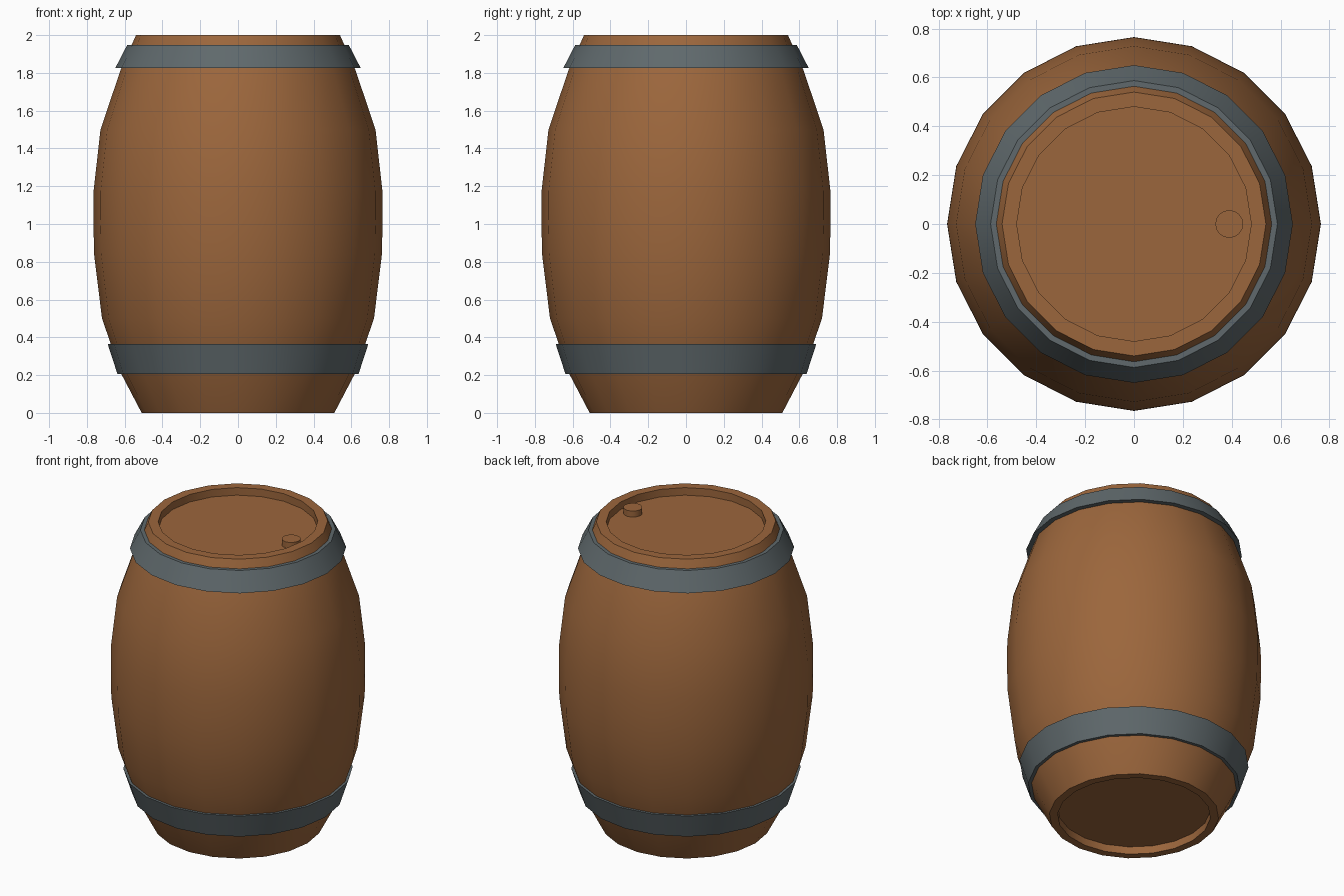
import bpy, math

if "Cube" in bpy.data.objects:
    bpy.data.objects.remove(bpy.data.objects["Cube"])

SIDES = 20


def material(name, rgb):
    m = bpy.data.materials.new(name)
    m.diffuse_color = (*rgb, 1)
    m.use_nodes = True
    m.node_tree.nodes["Principled BSDF"].inputs["Base Color"].default_value = m.diffuse_color
    return m


wood = material("brown_wood", (0.33, 0.133, 0.045))
iron = material("grey_iron", (0.115, 0.141, 0.15))


def lathe(name, profile, mat, sides=SIDES, closed=False, at=(0, 0)):
    """Spin (radius, z) points, listed bottom to top on the outside, around z."""
    verts, rings = [], []
    for r, z in profile:
        ring = []
        for i in range(sides):
            a = 2 * math.pi * i / sides
            ring.append(len(verts))
            verts.append((at[0] + r * math.cos(a), at[1] + r * math.sin(a), z))
        rings.append(ring)
    pairs = list(zip(rings, rings[1:]))
    if closed:
        pairs.append((rings[-1], rings[0]))
    faces = []
    for a, b in pairs:
        for i in range(sides):
            j = (i + 1) % sides
            faces.append((a[i], a[j], b[j], b[i]))
    if not closed:
        faces += [rings[0][::-1], rings[-1]]
    mesh = bpy.data.meshes.new(name)
    mesh.from_pydata(verts, [], faces)
    mesh.materials.append(mat)
    ob = bpy.data.objects.new(name, mesh)
    bpy.context.collection.objects.link(ob)
    bpy.ops.object.select_all(action='DESELECT')
    ob.select_set(True)
    bpy.context.view_layer.objects.active = ob
    bpy.ops.object.shade_smooth_by_angle(angle=math.radians(30))
    return ob


# Barrel body with recessed floor and lid
lathe("barrel_body", [
    (0.46, 0.05), (0.46, 0), (0.51, 0), (0.62, 0.21), (0.72, 0.5),
    (0.762, 0.84), (0.765, 1.0), (0.764, 1.18), (0.728, 1.5),
    (0.62, 1.82), (0.54, 2.0), (0.48, 2.0), (0.48, 1.95)], wood)

# Iron hoops
for name, r0, z0, r1, z1 in (("lower_hoop", 0.638, 0.205, 0.69, 0.365),
                             ("upper_hoop", 0.65, 1.825, 0.587, 1.947)):
    lathe(name, [(r0, z0), (r1, z1), (r1 - 0.05, z1), (r0 - 0.05, z0)],
          iron, closed=True)

# Bung in the lid
lathe("bung", [(0.057, 1.94), (0.057, 1.99)], wood, sides=16, at=(0.39, 0))
